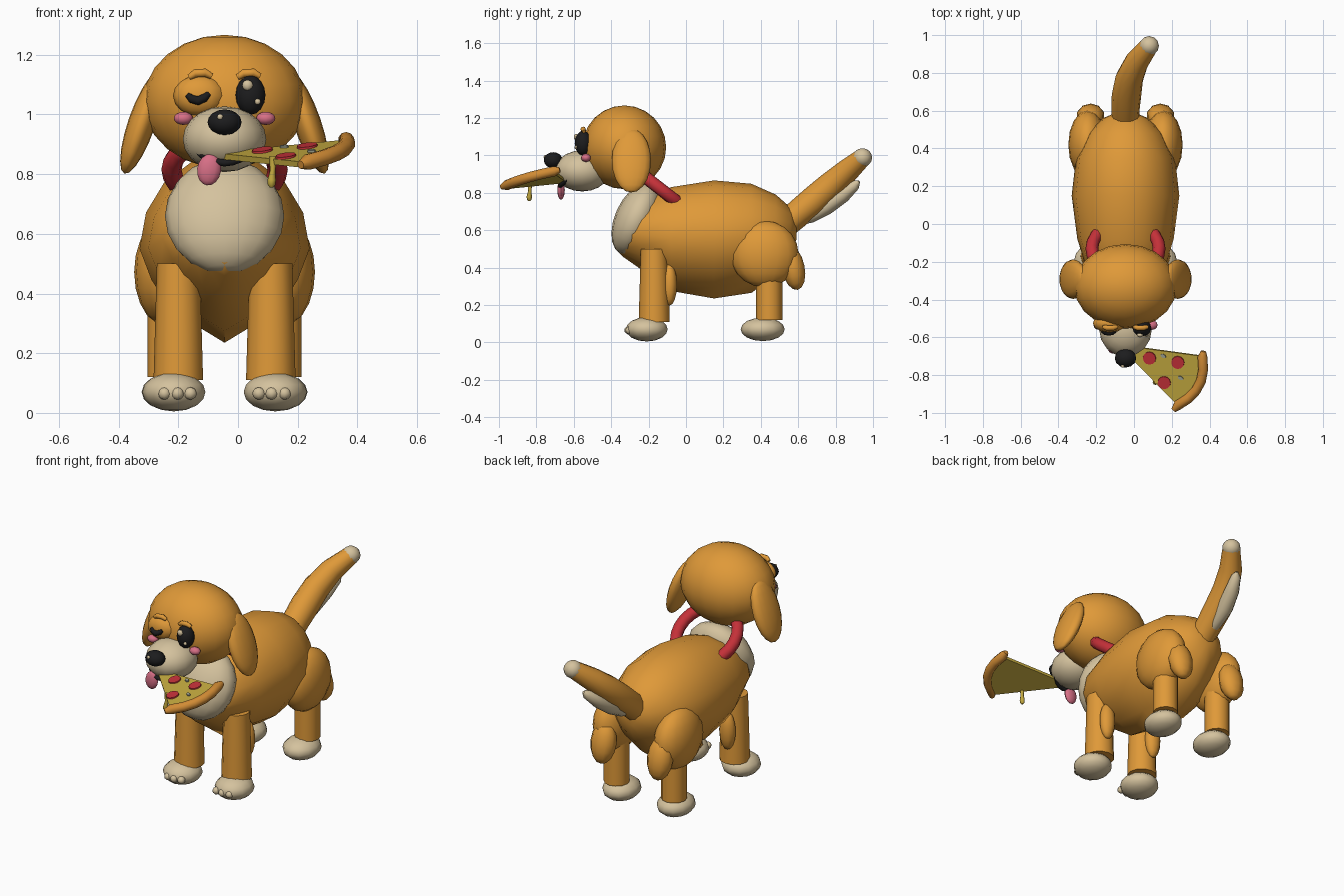
import bpy, bmesh, math
from mathutils import Vector, Matrix, Euler

if "Cube" in bpy.data.objects:
    bpy.data.objects.remove(bpy.data.objects["Cube"])

CX = -0.045  # the dog's own centre line


def material(name, rgb):
    m = bpy.data.materials.new(name)
    m.diffuse_color = (*rgb, 1)
    m.use_nodes = True
    m.node_tree.nodes["Principled BSDF"].inputs["Base Color"].default_value = m.diffuse_color
    return m


ORANGE = material("orange_fur", (0.74, 0.32, 0.04))
CREAM = material("cream_fur", (0.66, 0.54, 0.34))
RED = material("red", (0.55, 0.03, 0.04))
PINK = material("pink", (0.68, 0.16, 0.24))
BLACK = material("black", (0.012, 0.012, 0.013))
CHEESE = material("cheese_yellow", (0.55, 0.40, 0.05))
CRUST = material("crust_brown", (0.64, 0.26, 0.035))
GREY = material("grey_topping", (0.34, 0.36, 0.28))


def finish(name, bm, mat, angle=50):
    bmesh.ops.recalc_face_normals(bm, faces=bm.faces)
    me = bpy.data.meshes.new(name)
    bm.to_mesh(me)
    bm.free()
    me.materials.append(mat)
    ob = bpy.data.objects.new(name, me)
    bpy.context.collection.objects.link(ob)
    bpy.ops.object.select_all(action='DESELECT')
    ob.select_set(True)
    bpy.context.view_layer.objects.active = ob
    bpy.ops.object.shade_smooth_by_angle(angle=math.radians(angle))
    return ob


def ball(name, mat, c, r, rot=(0, 0, 0), seg=16, rings=10):
    bm = bmesh.new()
    bmesh.ops.create_uvsphere(bm, u_segments=seg, v_segments=rings, radius=1)
    m = (Matrix.Translation(c) @ Euler([math.radians(a) for a in rot]).to_matrix().to_4x4()
         @ Matrix.Diagonal((*r, 1)))
    bm.transform(m)
    return finish(name, bm, mat)


def loft(name, mat, rings, angle=50):
    bm = bmesh.new()
    rows = [[bm.verts.new(p) for p in ring] for ring in rings]
    n = len(rows[0])
    for a, b in zip(rows, rows[1:]):
        for i in range(n):
            bm.faces.new((a[i], a[(i + 1) % n], b[(i + 1) % n], b[i]))
    bm.faces.new(rows[0])
    bm.faces.new(rows[-1])
    return finish(name, bm, mat, angle)


def tube(name, mat, path, radii, n=10):
    pts = [Vector(p) for p in path]
    rings = []
    for i, p in enumerate(pts):
        t = (pts[min(i + 1, len(pts) - 1)] - pts[max(i - 1, 0)]).normalized()
        ref = Vector((0, 1, 0)) if abs(t.y) < 0.6 else Vector((1, 0, 0))
        u = t.cross(ref).normalized()
        v = t.cross(u)
        rings.append([p + radii[i] * (math.cos(k * math.tau / n) * u + math.sin(k * math.tau / n) * v)
                      for k in range(n)])
    return loft(name, mat, rings)


# Body: sections along y as (y, half width, top, bottom), with a pointed belly
SECTIONS = [(-0.38, 0.05, 0.60, 0.50), (-0.34, 0.14, 0.68, 0.46), (-0.24, 0.205, 0.77, 0.39),
            (-0.08, 0.255, 0.83, 0.275), (0.15, 0.285, 0.866, 0.235), (0.35, 0.262, 0.848, 0.265),
            (0.48, 0.20, 0.79, 0.36), (0.56, 0.12, 0.72, 0.47), (0.59, 0.05, 0.65, 0.55)]
rings = []
for y, w, top, bot in SECTIONS:
    mid, h, ring = (top + bot) / 2, (top - bot) / 2, []
    for k in range(16):
        a = k * math.tau / 16
        low = k > 8 and k != 12
        ring.append((CX + w * math.cos(a) * (0.93 if low else 1), y,
                     mid + h * math.sin(a) * (0.87 if low else 1)))
    rings.append(ring)
loft("body", ORANGE, rings, 60)

# Chest bib
ball("chest_bib", CREAM, (CX, -0.265, 0.66), (0.2, 0.115, 0.205), rot=(-24, 0, 0))

# Collar
bpy.ops.mesh.primitive_torus_add(major_segments=24, minor_segments=8, major_radius=0.178,
                                 minor_radius=0.034, location=(CX, -0.13, 0.815),
                                 rotation=(math.radians(-38), 0, 0))
collar = bpy.context.object
collar.name = "collar"
collar.data.materials.append(RED)
bpy.ops.object.shade_smooth_by_angle(angle=math.radians(50))

# Head, muzzle and nose
ball("head", ORANGE, (CX, -0.33, 1.043), (0.272, 0.224, 0.224), seg=20, rings=12)
ball("muzzle", CREAM, (CX, -0.555, 0.917), (0.14, 0.148, 0.11))
ball("nose", BLACK, (CX, -0.71, 0.974), (0.057, 0.05, 0.043), seg=12, rings=8)
ball("nose_glint", CREAM, (CX - 0.015, -0.753, 0.992), (0.01, 0.008, 0.01), seg=8, rings=6)

# Mouth and tongue
mouth = []
for i in range(9):
    t = i / 4 - 1
    mouth.append((CX + 0.1 * t, -0.672 + 0.055 * t * t, 0.838 + 0.047 * t * t))
tube("mouth", BLACK, mouth, [0.012] * 9, 8)
ball("tongue", PINK, (-0.097, -0.668, 0.815), (0.04, 0.02, 0.053), rot=(0, 8, 0), seg=12, rings=8)

# Parts in left and right pairs
for s, side in ((-1, "left"), (1, "right")):
    ball(side + "_ear", ORANGE, (CX + s * 0.277, -0.292, 0.972), (0.046, 0.105, 0.18),
         rot=(0, -s * 19, 0))
    ball(side + "_cheek", PINK, (CX + s * 0.138, -0.535, 0.987), (0.032, 0.026, 0.022), seg=12, rings=8)

    # Front leg with elbow, paw and toes
    bm = bmesh.new()
    bmesh.ops.create_cone(bm, cap_ends=True, segments=12, radius1=0.083, radius2=0.072, depth=0.39,
                          matrix=Matrix.Translation((CX + s * 0.155, -0.17, 0.305)))
    finish(side + "_front_leg", bm, ORANGE)
    ball(side + "_elbow", ORANGE, (CX + s * 0.165, -0.088, 0.31), (0.048, 0.04, 0.113), seg=10, rings=8)
    ball(side + "_front_paw", CREAM, (CX + s * 0.17, -0.21, 0.07), (0.106, 0.112, 0.065), seg=12, rings=8)
    for k in (-1, 0, 1):
        ball(side + "_toe", CREAM, (CX + s * 0.158 + k * 0.043, -0.308 + 0.006 * abs(k), 0.065),
             (0.022, 0.022, 0.021), seg=8, rings=6)

    # Hind leg with haunch, hock and paw
    bm = bmesh.new()
    bmesh.ops.create_cone(bm, cap_ends=True, segments=12, radius1=0.07, radius2=0.07, depth=0.35,
                          matrix=Matrix.Translation((CX + s * 0.188, 0.445, 0.295)))
    finish(side + "_hind_leg", bm, ORANGE)
    ball(side + "_haunch", ORANGE, (CX + s * 0.2, 0.42, 0.472), (0.103, 0.182, 0.178))
    ball(side + "_hock", ORANGE, (CX + s * 0.185, 0.572, 0.40), (0.075, 0.062, 0.122), rot=(12, 0, 0),
         seg=10, rings=8)
    ball(side + "_hind_paw", CREAM, (CX + s * 0.178, 0.41, 0.07), (0.1, 0.118, 0.063), seg=12, rings=8)

# Open eye with glints
ball("open_eye", BLACK, (0.042, -0.55, 1.065), (0.05, 0.045, 0.066), seg=12, rings=8)
ball("large_eye_glint", CREAM, (0.032, -0.588, 1.098), (0.018, 0.012, 0.018), seg=8, rings=6)
ball("small_eye_glint", CREAM, (0.066, -0.588, 1.043), (0.01, 0.008, 0.01), seg=8, rings=6)

# Winking eye: lid and closed line
ball("wink_lid", ORANGE, (-0.13, -0.525, 1.063), (0.088, 0.05, 0.068), seg=12, rings=8)
tube("wink_line", BLACK, [(-0.17, -0.567, 1.066), (-0.155, -0.573, 1.052), (-0.134, -0.576, 1.046),
                          (-0.112, -0.573, 1.056), (-0.098, -0.567, 1.07)],
     [0.009, 0.014, 0.015, 0.014, 0.009], 8)

# Brows
for name, x in (("wink_brow", -0.125), ("open_brow", 0.037)):
    tube(name, ORANGE, [(x - 0.038, -0.545, 1.125), (x - 0.018, -0.55, 1.138),
                        (x + 0.015, -0.55, 1.14), (x + 0.036, -0.545, 1.128)],
         [0.01, 0.014, 0.014, 0.01], 8)

# Tail with pale tip and underside
tube("tail", ORANGE, [(CX, 0.52, 0.62), (CX, 0.60, 0.69), (-0.04, 0.68, 0.755), (-0.025, 0.77, 0.835),
                      (0.015, 0.86, 0.915), (0.078, 0.94, 0.985)],
     [0.07, 0.074, 0.078, 0.074, 0.064, 0.05], 12)
ball("tail_tip", CREAM, (0.08, 0.943, 0.988), (0.052, 0.052, 0.05), seg=12, rings=8)
tube("tail_underside", CREAM, [(CX, 0.59, 0.635), (CX, 0.66, 0.672), (-0.035, 0.75, 0.728),
                               (-0.01, 0.84, 0.79), (0.015, 0.905, 0.843), (0.025, 0.925, 0.86)],
     [0.012, 0.036, 0.046, 0.042, 0.028, 0.008], 10)

# Pizza slice: a thin wedge on a tilted plane
TIP, FAR, NEAR = Vector((-0.085, -0.64, 0.872)), Vector((0.355, -0.70, 0.915)), Vector((0.225, -0.955, 0.84))
UP = (NEAR - TIP).cross(FAR - TIP).normalized()
UP = UP if UP.z > 0 else -UP


def on_slice(x, y):
    return Vector((x, y, TIP.z - (UP.x * (x - TIP.x) + UP.y * (y - TIP.y)) / UP.z))


edge = [FAR]
out = (FAR + NEAR) / 2 - TIP
for t in (0.2, 0.4, 0.6, 0.8):
    edge.append(FAR.lerp(NEAR, t) + out * 0.5 * t * (1 - t))
edge.append(NEAR)
outline = [TIP] + edge
loft("pizza_cheese", CHEESE, [[p - UP * 0.02 for p in outline], outline], 30)

# Rounded crust along the wide end
grow = (FAR - NEAR).normalized()
crust = [FAR + grow * 0.03] + [p + out * 0.02 for p in edge] + [NEAR - grow * 0.035]
tube("pizza_crust", CRUST, crust, [0.014] + [0.027] * 6 + [0.014], 10)


def topping(name, mat, x, y, r, squash=1):
    bm = bmesh.new()
    m = (Matrix.Translation(on_slice(x, y)) @ UP.to_track_quat('Z', 'Y').to_matrix().to_4x4()
         @ Matrix.Diagonal((1, squash, 1, 1)))
    bmesh.ops.create_cone(bm, cap_ends=True, segments=12, radius1=r, radius2=r * 0.95, depth=0.014, matrix=m)
    finish(name, bm, mat, 30)


for x, y in ((0.082, -0.71), (0.232, -0.733), (0.16, -0.84)):
    topping("pepperoni", RED, x, y, 0.036)
for x, y in ((0.155, -0.698), (0.247, -0.815)):
    topping("mushroom_bit", GREY, x, y, 0.016, 0.6)

# Melted cheese drip
tube("cheese_drip", CHEESE, [(0.118, -0.835, 0.86), (0.116, -0.835, 0.81), (0.113, -0.838, 0.78),
                             (0.112, -0.838, 0.765), (0.112, -0.838, 0.755)],
     [0.013, 0.009, 0.014, 0.013, 0.005], 8)
